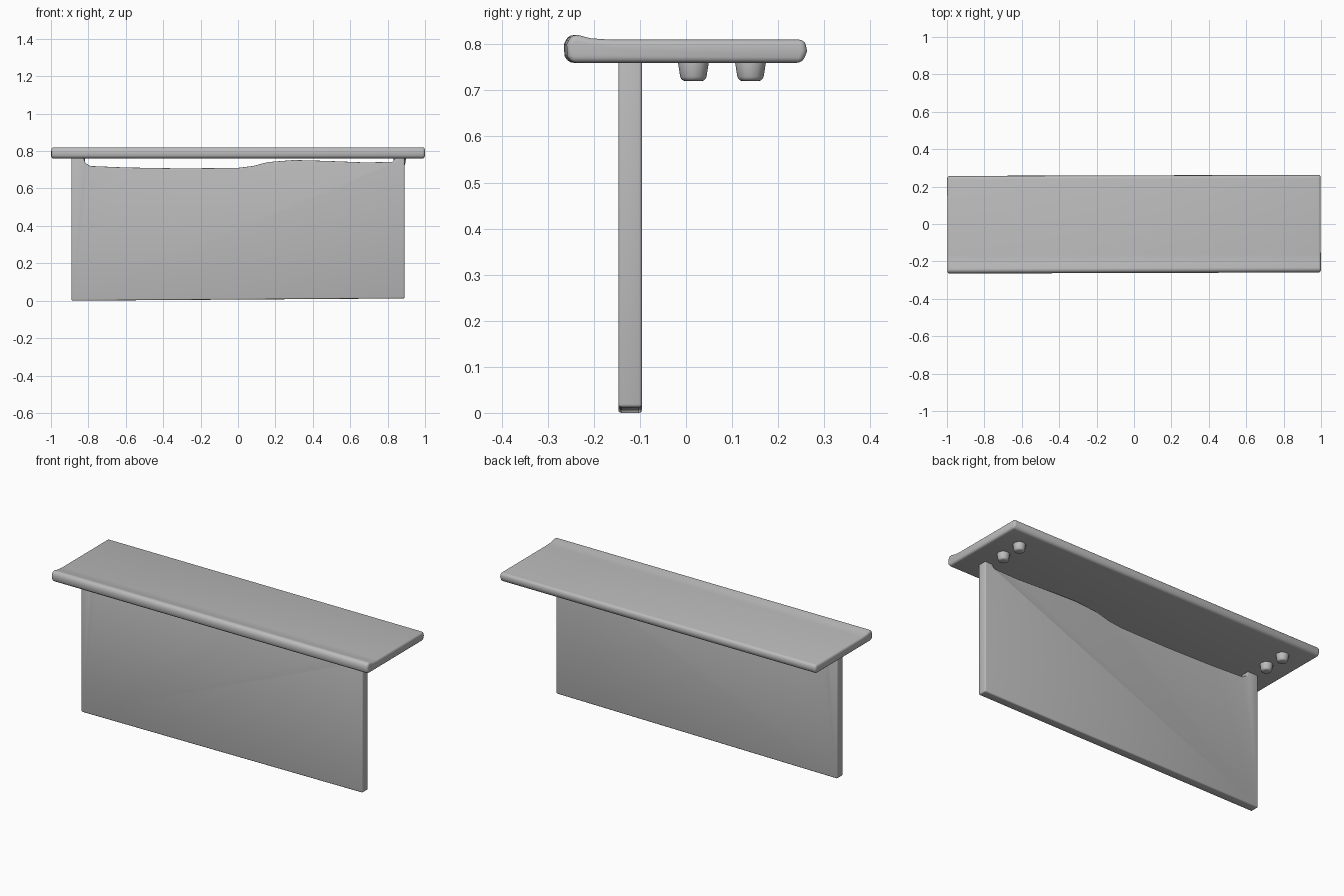
import bpy, bmesh, math
from mathutils import Vector

if "Cube" in bpy.data.objects:
    bpy.data.objects.remove(bpy.data.objects["Cube"], do_unlink=True)

GREY = (0.5, 0.5, 0.5, 1)
grey = bpy.data.materials.new("plain grey")
grey.use_nodes = True
grey.diffuse_color = GREY
grey.node_tree.nodes["Principled BSDF"].inputs["Base Color"].default_value = GREY


def finish(name, bm, bevel=0.0):
    """Turn a bmesh into a smooth shaded object with softened edges."""
    bmesh.ops.recalc_face_normals(bm, faces=bm.faces)
    mesh = bpy.data.meshes.new(name)
    bm.to_mesh(mesh)
    bm.free()
    mesh.materials.append(grey)
    obj = bpy.data.objects.new(name, mesh)
    bpy.context.collection.objects.link(obj)
    bpy.ops.object.select_all(action="DESELECT")
    obj.select_set(True)
    bpy.context.view_layer.objects.active = obj
    if bevel:
        mod = obj.modifiers.new("soft edges", "BEVEL")
        mod.width, mod.segments = bevel, 3
        mod.limit_method, mod.angle_limit = "ANGLE", math.radians(50)
        bpy.ops.object.modifier_apply(modifier=mod.name)
    bpy.ops.object.shade_smooth_by_angle(angle=math.radians(40))
    return obj


def extrude_profile(name, points, offset, bevel):
    """Sweep a closed outline along an offset vector."""
    bm = bmesh.new()
    face = bm.faces.new([bm.verts.new(p) for p in points])
    swept = bmesh.ops.extrude_face_region(bm, geom=[face])["geom"]
    verts = [v for v in swept if isinstance(v, bmesh.types.BMVert)]
    bmesh.ops.translate(bm, vec=Vector(offset), verts=verts)
    return finish(name, bm, bevel)


# Shelf board with a slightly raised front lip
board = [(-.253, .76), (.25, .76), (.26, .785), (.255, .81), (-.165, .81),
         (-.21, .813), (-.236, .82), (-.253, .82), (-.262, .8), (-.261, .775)]
shelf = extrude_profile("shelf_board", [(-.998, y, z) for y, z in board],
                        (1.996, 0, 0), 0.012)
shelf.rotation_euler.z = 0.003

# Upright panel with a wavy top edge and full-height end tabs
panel = [(-.89, 0), (.89, .012), (.89, .765), (.845, .765), (.825, .742),
         (.68, .739), (.48, .747), (.3, .752), (.16, .741), (.08, .72),
         (0, .71), (-.3, .707), (-.6, .712), (-.79, .72), (-.815, .735),
         (-.825, .765), (-.89, .765)]
extrude_profile("front_panel", [(x, -.147, z) for x, z in panel],
                (0, .052, 0), 0.007)

# Rounded pegs under each end of the shelf
for side, x in (("right", -.85), ("left", .865)):
    for place, y in (("middle", .016), ("back", .14)):
        bm = bmesh.new()
        bmesh.ops.create_cone(bm, cap_ends=True, segments=12, radius1=.027,
                              radius2=.035, depth=.05)
        bmesh.ops.translate(bm, vec=(0, 0, .745), verts=bm.verts)
        peg = finish(f"{side}_{place}_peg", bm, 0.01)
        peg.location = (x, y, 0)
